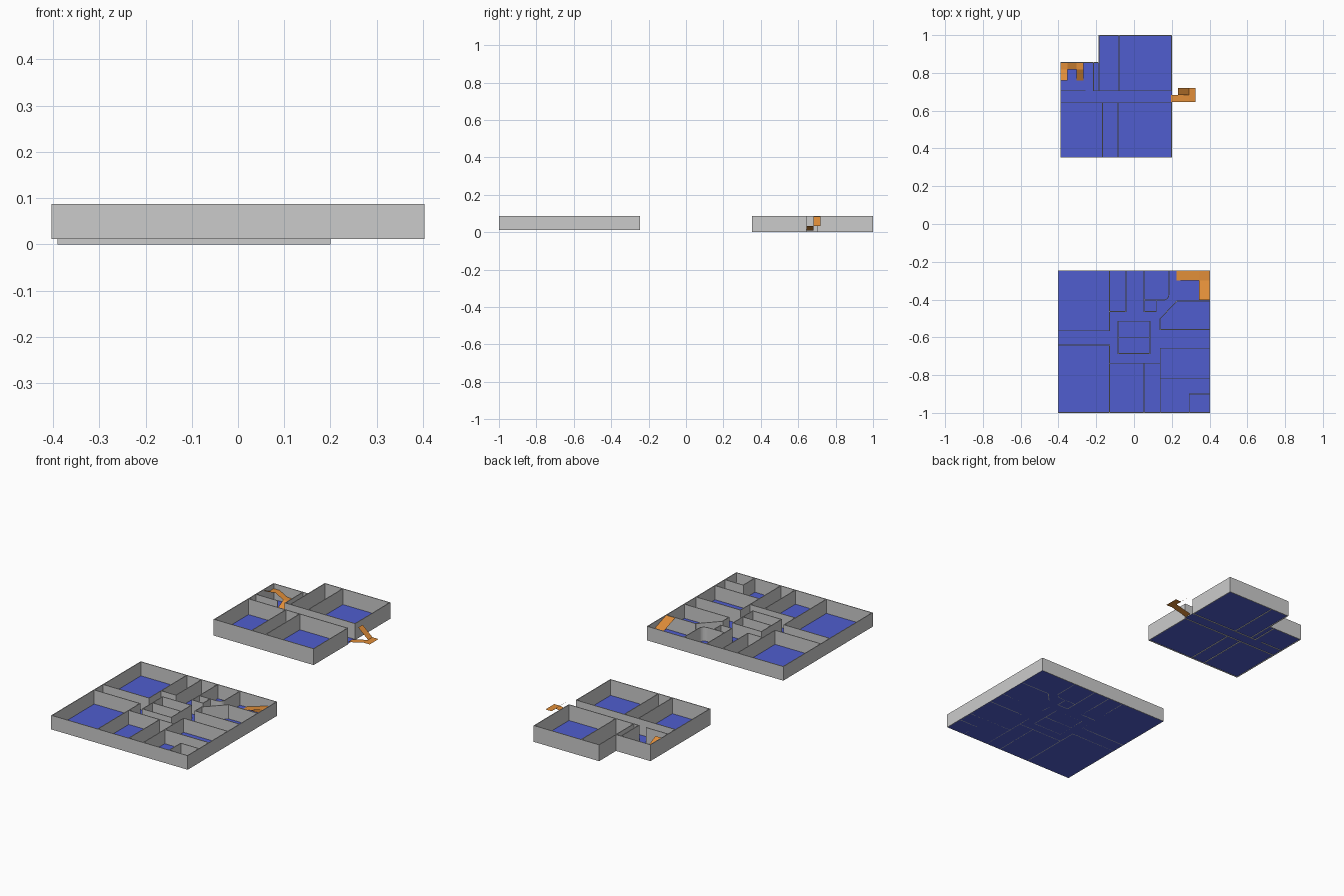
import bpy, bmesh, math
from mathutils import Vector

if "Cube" in bpy.data.objects:
    bpy.data.objects.remove(bpy.data.objects["Cube"])

TOP, T = 0.087, 0.004          # wall top height and wall thickness
H = T / 2


def material(name, color):
    m = bpy.data.materials.new(name)
    m.diffuse_color = color
    m.use_nodes = True
    m.node_tree.nodes["Principled BSDF"].inputs["Base Color"].default_value = m.diffuse_color
    return m


BLUE = material("floor_blue", (0.08, 0.11, 0.62, 1))
ORANGE = material("stair_orange", (0.75, 0.27, 0.04, 1))


def finish(bm, name, mat=None):
    me = bpy.data.meshes.new(name)
    bm.to_mesh(me)
    bm.free()
    ob = bpy.data.objects.new(name, me)
    bpy.context.collection.objects.link(ob)
    if mat:
        me.materials.append(mat)
    return ob


def walls(name, paths, z0):
    """Thin upright boxes along every segment of the plan lines."""
    bm = bmesh.new()
    for path in paths:
        for a, b in zip(path, path[1:]):
            a, b = Vector(a), Vector(b)
            d = (b - a).normalized()
            n = Vector((-d.y, d.x)) * H
            a, b = a - d * H, b + d * H
            base = [bm.verts.new((*p, z0)) for p in (a - n, b - n, b + n, a + n)]
            f = bm.faces.new(base)
            ext = bmesh.ops.extrude_face_region(bm, geom=[f], use_keep_orig=True)
            up = [v for v in ext["geom"] if isinstance(v, bmesh.types.BMVert)]
            bmesh.ops.translate(bm, verts=up, vec=(0, 0, TOP - z0))
    bmesh.ops.recalc_face_normals(bm, faces=bm.faces)
    return finish(bm, name)


def floor(name, outline, z):
    bm = bmesh.new()
    bm.faces.new([bm.verts.new((x, y, z)) for x, y in outline])
    return finish(bm, name, BLUE)


def stair(name, ramps):
    """Sheets (x0, x1, y0, y1, axis, start z, end z) sloping along one axis."""
    bm = bmesh.new()
    for x0, x1, y0, y1, axis, za, zb in ramps:
        if axis == "x":
            zs = (za, zb, zb, za)
        else:
            zs = (za, za, zb, zb)
        pts = zip((x0, x1, x1, x0), (y0, y0, y1, y1), zs)
        bm.faces.new([bm.verts.new(p) for p in pts])
    bmesh.ops.remove_doubles(bm, verts=bm.verts, dist=1e-5)
    return finish(bm, name, ORANGE)


# Large storey: floor and outer wall
W, E, S, N = -0.403, 0.403, -1.0, -0.245
floor("large_floor", [(W, S), (E, S), (E, N), (W, N)], 0.012)
w, e, s, n = W + H, E - H, S + H, N - H
walls("large_outer_walls", [[(w, s), (e, s), (e, n), (w, n), (w, s)]], 0.012)

# Large storey: room partitions around the ring corridor
arc = [(0.155 + 0.03 * math.cos(a), -0.373 + 0.03 * math.sin(a))
       for a in [-math.pi / 2 + i * math.pi / 12 for i in range(7)]]
walls("large_partitions", [
    [(w, -0.565), (-0.13, -0.565), (-0.13, n)],
    [(w, -0.641), (-0.13, -0.641), (-0.13, s)],
    [(-0.13, -0.463), (-0.042, -0.463), (-0.042, n)],
    [(0.053, n), (0.053, -0.463), (0.118, -0.463), (0.118, -0.405)],
    [(0.053, -0.403)] + arc + [(0.185, n)],
    [(e, -0.407), (0.228, -0.407), (0.137, -0.503), (0.137, -0.558), (e, -0.558)],
    [(e, -0.658), (0.139, -0.658), (0.139, s)],
    [(0.139, -0.817), (e, -0.817)],
    [(-0.13, -0.737), (0.139, -0.737)],
    [(0.053, -0.737), (0.053, s)],
    [(0.292, s), (0.292, -0.9), (e, -0.9)],
], 0.012)

# Large storey: central core, split in two
walls("central_core", [
    [(-0.085, -0.685), (0.085, -0.685), (0.085, -0.515), (-0.085, -0.515), (-0.085, -0.685)],
    [(-0.085, -0.6), (0.085, -0.6)],
], 0.012)

# Small storey: stepped floor, outer wall open at the corridor end
w, e, s, n = -0.39 + H, 0.2 - H, 0.352 + H, 1.0 - H
floor("small_floor", [(-0.39, 0.352), (0.2, 0.352), (0.2, 1.0), (-0.185, 1.0),
                      (-0.185, 0.855), (-0.39, 0.855)], 0.003)
walls("small_outer_walls", [
    [(e, 0.642), (e, s), (w, s), (w, 0.855), (-0.185, 0.855), (-0.185, n), (e, n), (e, 0.705)],
], 0.0)
walls("small_partitions", [
    [(w, 0.642), (e, 0.642)],
    [(-0.215, 0.705), (e, 0.705)],
    [(w, 0.705), (-0.26, 0.705)],
    [(-0.215, 0.855), (-0.215, 0.705)],
    [(-0.185, 0.855), (-0.185, 0.705)],
    [(-0.08, n), (-0.08, 0.705)],
    [(-0.167, 0.642), (-0.167, s)],
    [(-0.085, 0.642), (-0.085, s)],
], 0.0)

# Stairs: corner stair, U-shaped stair, outside stair
stair("corner_stair", [
    (0.226, 0.345, -0.298, -0.247, "x", 0.014, 0.05),
    (0.345, 0.401, -0.298, -0.247, "x", 0.05, 0.05),
    (0.345, 0.401, -0.402, -0.298, "y", 0.087, 0.05),
])
stair("u_stair", [
    (-0.305, -0.268, 0.76, 0.818, "y", 0.005, 0.035),
    (-0.305, -0.268, 0.818, 0.853, "x", 0.035, 0.035),
    (-0.352, -0.305, 0.818, 0.853, "x", 0.06, 0.035),
    (-0.387, -0.352, 0.818, 0.853, "x", 0.06, 0.06),
    (-0.387, -0.352, 0.76, 0.818, "y", 0.087, 0.06),
])
stair("outside_stair", [
    (0.197, 0.29, 0.645, 0.683, "x", 0.01, 0.032),
    (0.29, 0.326, 0.645, 0.683, "x", 0.032, 0.032),
    (0.29, 0.326, 0.683, 0.72, "x", 0.032, 0.032),
    (0.232, 0.29, 0.683, 0.72, "x", 0.083, 0.032),
])
